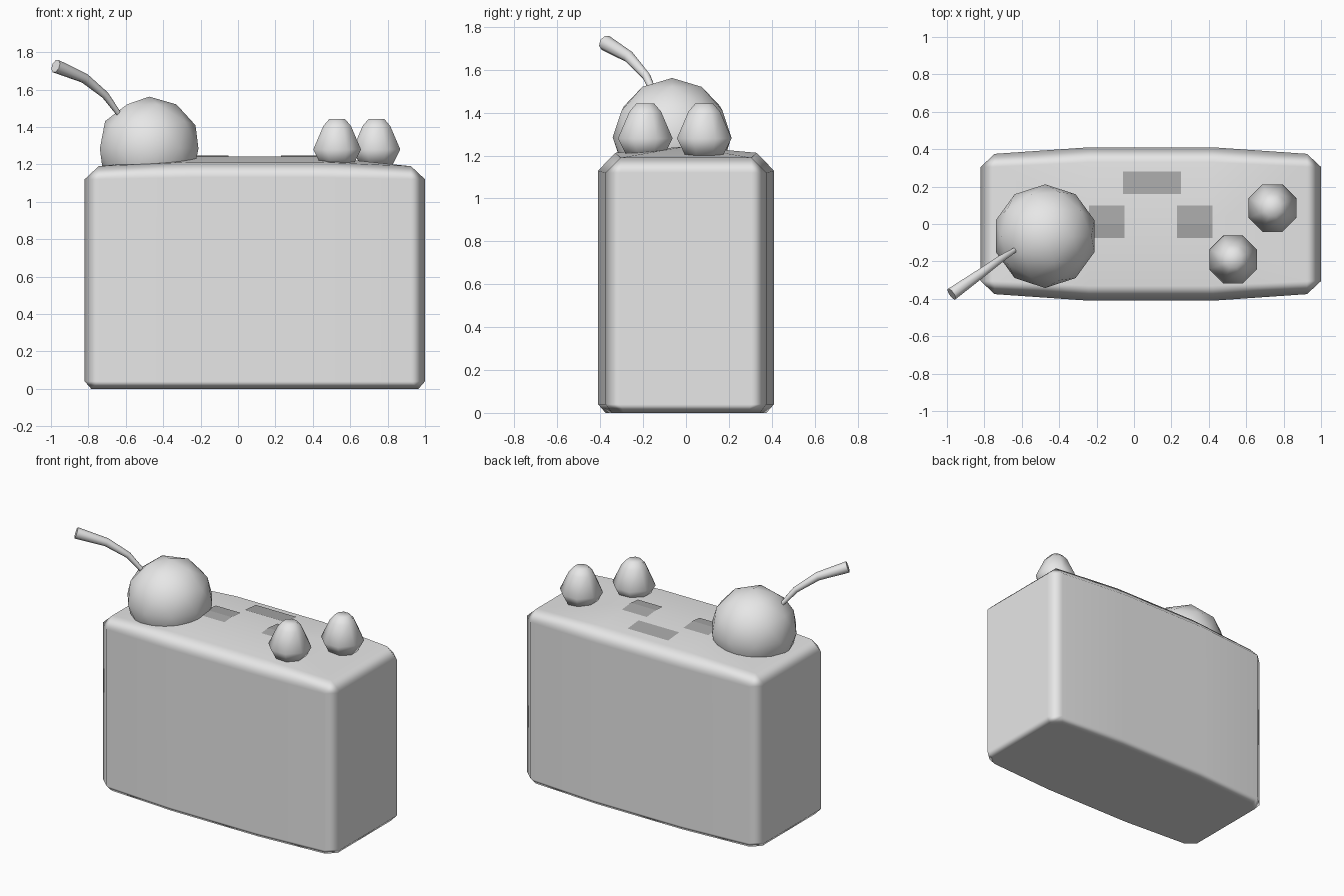
import bpy, bmesh, math
from mathutils import Vector

cube = bpy.data.objects.get("Cube")
if cube:
    bpy.data.objects.remove(cube, do_unlink=True)


def material(name, value):
    m = bpy.data.materials.new(name)
    m.use_nodes = True
    col = (value, value, value, 1)
    m.diffuse_color = col
    m.node_tree.nodes["Principled BSDF"].inputs["Base Color"].default_value = col
    return m


light_grey = material("light_grey", 0.8)
dark_grey = material("dark_grey", 0.4)


def finish(bm, name, mat, smooth=True):
    bmesh.ops.recalc_face_normals(bm, faces=bm.faces)
    me = bpy.data.meshes.new(name)
    bm.to_mesh(me)
    bm.free()
    me.materials.append(mat)
    me.polygons.foreach_set("use_smooth", [smooth] * len(me.polygons))
    ob = bpy.data.objects.new(name, me)
    bpy.context.collection.objects.link(ob)
    return ob


# Body: chamfered, gently bulging block, hulled from one mirrored quarter
CENTRE_X = 0.09
quarter = [
    (0.91, 0.305, 0.04), (0.91, 0.305, 1.12),                      # end walls
    (0.835, 0.375, 0.04), (0.835, 0.375, 1.12),                    # corner chamfers
    (0.33, 0.41, 0.04), (0.33, 0.41, 1.13),                        # bulged long walls
    (0.875, 0.29, 0), (0.815, 0.345, 0), (0.33, 0.375, 0),         # base
    (0.835, 0.305, 1.19), (0.33, 0.33, 1.213), (0.33, 0, 1.243),   # top
]
bm = bmesh.new()
for x, y, z in quarter:
    for sx in (-1, 1):
        for sy in ((-1, 1) if y else (1,)):
            bm.verts.new((CENTRE_X + sx * x, sy * y, z))
bmesh.ops.convex_hull(bm, input=bm.verts)
bmesh.ops.dissolve_limit(bm, angle_limit=math.radians(0.5), verts=bm.verts, edges=bm.edges)
body = finish(bm, "body", light_grey)
body.modifiers.new("weighted_normals", 'WEIGHTED_NORMAL').weight = 100


# Plates lying on the ridged top
def plate(name, x0, x1, ys):
    bm = bmesh.new()
    rows = [[bm.verts.new((x, y, 1.247 - 0.03 * abs(y) / 0.33)) for x in (x0, x1)] for y in ys]
    for a, b in zip(rows, rows[1:]):
        bm.faces.new((a[0], a[1], b[1], b[0]))
    finish(bm, name, dark_grey, False)


plate("right_plate", -0.24, -0.05, (-0.075, 0, 0.1))
plate("left_plate", 0.23, 0.42, (-0.075, 0, 0.1))
plate("back_plate", -0.06, 0.25, (0.16, 0.28))


# Lofts closed rings of vertices and caps both ends
def loft(name, rings, mat):
    bm = bmesh.new()
    loops = [[bm.verts.new(p) for p in ring] for ring in rings]
    n = len(loops[0])
    for a, b in zip(loops, loops[1:]):
        for i in range(n):
            j = (i + 1) % n
            bm.faces.new((a[i], a[j], b[j], b[i]))
    bm.faces.new(loops[0])
    bm.faces.new(loops[-1])
    return finish(bm, name, mat)


def ring(centre, u, v, radius, n):
    angles = [math.tau * (i + 0.5) / n for i in range(n)]
    return [centre + radius * (u * math.cos(a) + v * math.sin(a)) for a in angles]


# Two eight-sided dollops
X, Y = Vector((1, 0, 0)), Vector((0, 1, 0))
profile = [(0.095, 1.2), (0.138, 1.28), (0.08, 1.405), (0.045, 1.443)]
for name, x, y in (("front_dollop", 0.53, -0.19), ("back_dollop", 0.74, 0.085)):
    loft(name, [ring(Vector((x, y, z)), X, Y, r, 8) for r, z in profile], light_grey)

# Round fruit, sunk into the top
bm = bmesh.new()
bmesh.ops.create_icosphere(bm, subdivisions=2, radius=0.277)
bmesh.ops.translate(bm, verts=bm.verts, vec=(-0.475, -0.065, 1.285))
finish(bm, "fruit", light_grey)

# Curved stem, widening to its tip
path = [Vector(p) for p in ((-0.63, -0.135, 1.46), (-0.71, -0.185, 1.57),
                            (-0.82, -0.265, 1.66), (-0.975, -0.375, 1.725))]
radii = (0.013, 0.02, 0.027, 0.037)
rings = []
for i, p in enumerate(path):
    t = (path[min(i + 1, 3)] - path[max(i - 1, 0)]).normalized()
    u = t.cross(Vector((0, 0, 1))).normalized()
    rings.append(ring(p, u, t.cross(u), radii[i], 8))
stem = loft("stem", rings, light_grey)
for ob in [stem] + [o for o in bpy.data.objects if "dollop" in o.name]:
    ob.select_set(True)
    bpy.context.view_layer.objects.active = ob
    bpy.ops.object.shade_smooth_by_angle(angle=math.radians(65))
    ob.select_set(False)
